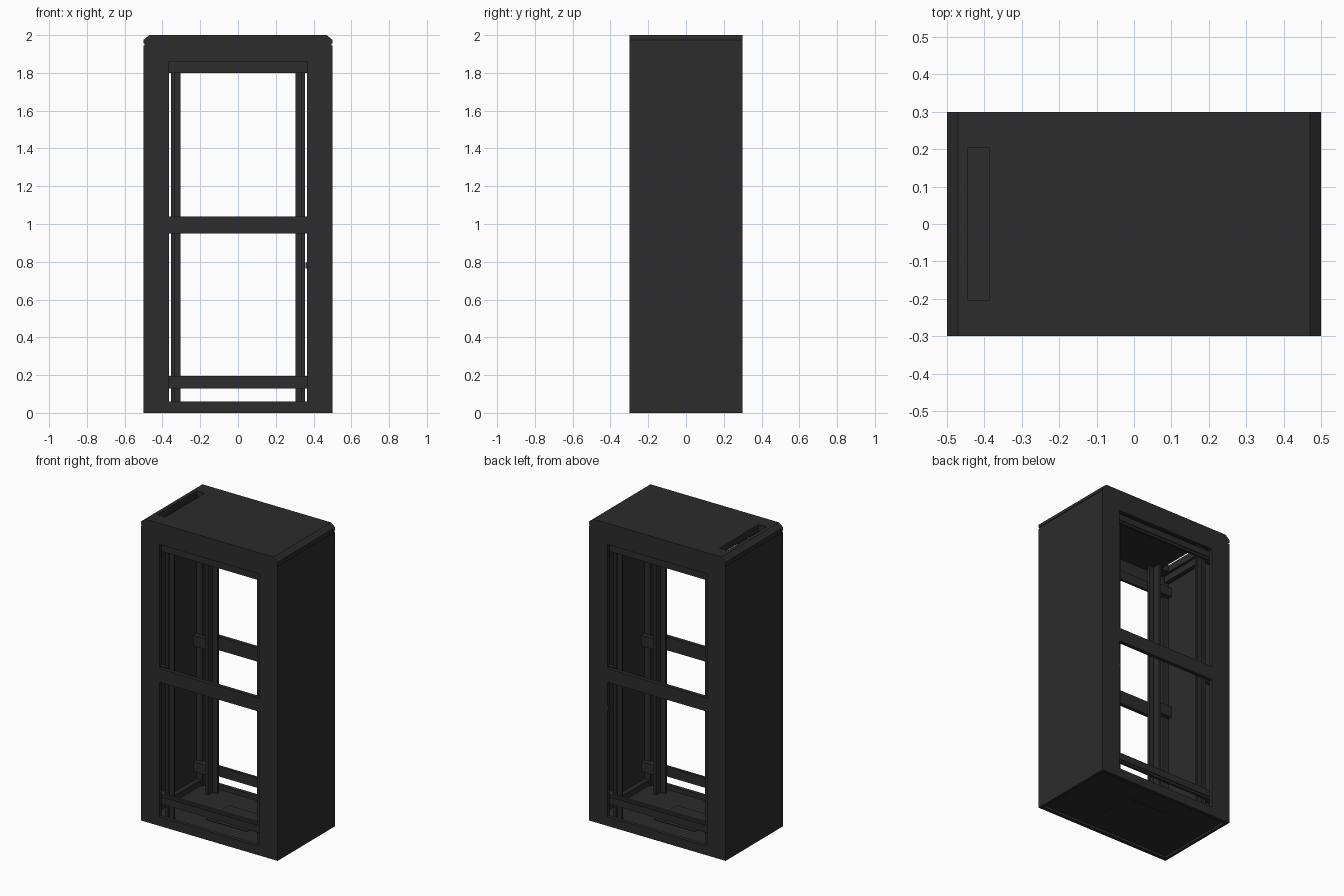
import bpy, bmesh

if "Cube" in bpy.data.objects:
    bpy.data.objects.remove(bpy.data.objects["Cube"])

mat = bpy.data.materials.new("dark_grey")
mat.diffuse_color = (0.025, 0.025, 0.025, 1)
mat.use_nodes = True
mat.node_tree.nodes["Principled BSDF"].inputs["Base Color"].default_value = mat.diffuse_color


def mesh_object(name, bm):
    bmesh.ops.recalc_face_normals(bm, faces=bm.faces)
    me = bpy.data.meshes.new(name)
    bm.to_mesh(me)
    bm.free()
    ob = bpy.data.objects.new(name, me)
    bpy.context.collection.objects.link(ob)
    me.materials.append(mat)
    return ob


def box(name, x0, x1, y0, y1, z0, z1):
    bm = bmesh.new()
    bmesh.ops.create_cube(bm, size=1)
    for v in bm.verts:
        v.co = ((x0 + x1) / 2 + v.co.x * (x1 - x0),
                (y0 + y1) / 2 + v.co.y * (y1 - y0),
                (z0 + z1) / 2 + v.co.z * (z1 - z0))
    return mesh_object(name, bm)


def extrude(name, pts, axis, start, length):
    # profile in (x, z) pushed along y, or in (x, y) pushed along z
    bm = bmesh.new()
    co = [(a, start, b) if axis == 'y' else (a, b, start) for a, b in pts]
    f = bm.faces.new([bm.verts.new(c) for c in co])
    new = bmesh.ops.extrude_face_region(bm, geom=[f])["geom"]
    vec = (0, length, 0) if axis == 'y' else (0, 0, length)
    bmesh.ops.translate(bm, vec=vec, verts=[v for v in new if isinstance(v, bmesh.types.BMVert)])
    return mesh_object(name, bm)


def mirror(ob, x=False, y=False):
    m = ob.modifiers.new("mirror", 'MIRROR')
    m.use_axis = (x, y, False)
    m.use_mirror_merge = False
    return ob


def cut(ob, cutter):
    cutter.hide_render = True
    cutter.hide_viewport = True
    cutter.display_type = 'WIRE'
    m = ob.modifiers.new("cut", 'BOOLEAN')
    m.operation = 'DIFFERENCE'
    m.solver = 'EXACT'
    m.object = cutter


# Roof with sloping side edges and a cable slot
roof = extrude("roof", [(-0.5, 1.955), (-0.5, 1.975), (-0.47, 2.0), (0.47, 2.0),
                        (0.5, 1.975), (0.5, 1.955)], 'y', -0.3, 0.6)
cut(roof, box("roof_slot_cutter", -0.445, -0.387, -0.205, 0.205, 1.9, 2.1))
box("roof_seam", -0.495, 0.495, -0.3, -0.275, 1.94, 1.96)
box("rear_roof_seam", -0.495, 0.495, 0.275, 0.3, 1.94, 1.96)

# Outer skin
mirror(box("side_panel", 0.48, 0.5, -0.3, 0.3, 0.006, 1.945), x=True)
mirror(box("side_roof_seam", 0.482, 0.496, -0.29, 0.29, 1.94, 1.96), x=True)

# Front and rear door frames
mirror(box("frame_column", 0.365, 0.5, -0.3, -0.275, 0.0, 1.945), x=True, y=True)
mirror(box("frame_header", -0.365, 0.365, -0.3, -0.275, 1.86, 1.945), y=True)
mirror(box("frame_middle_bar", -0.365, 0.365, -0.3, -0.275, 0.95, 1.04), y=True)
mirror(box("frame_sill", -0.365, 0.365, -0.3, -0.275, 0.0, 0.06), y=True)

# Floor with a shallow access hatch and a rim at the sides
box("floor", -0.48, 0.48, -0.28, 0.28, 0.015, 0.03)
box("floor_hatch", -0.15, 0.15, -0.12, 0.12, 0.012, 0.034)
mirror(box("floor_rim", 0.48, 0.5, -0.3, 0.3, 0.0, 0.006), x=True)

# Four stepped equipment rails
mirror(extrude("equipment_rail", [(0.305, -0.235), (0.335, -0.235), (0.335, -0.25),
                                  (0.355, -0.25), (0.355, -0.17), (0.34, -0.17),
                                  (0.34, -0.22), (0.305, -0.22)], 'z', 0.03, 1.925),
       x=True, y=True)

# Cross bars carrying the rails, each with a small lip
for label, z0, z1 in (("lower", 0.13, 0.195), ("upper", 1.80, 1.86)):
    mirror(box(label + "_cross_bar", -0.48, 0.48, -0.268, -0.25, z0, z1), y=True)
    mirror(box(label + "_cross_bar_lip", -0.48, 0.48, -0.274, -0.268, z0 + 0.015, z1 - 0.015), y=True)
mirror(box("middle_rail_bracket", 0.35, 0.48, -0.25, -0.22, 0.96, 1.03), x=True, y=True)
for label, z0, z1 in (("lower", 0.13, 0.195), ("upper", 1.80, 1.86)):
    mirror(box(label + "_rail_bracket", 0.35, 0.48, -0.25, -0.22, z0, z1), x=True, y=True)

# Depth rails along the side walls at top and bottom, and corner uprights
mirror(box("roof_depth_rail", 0.45, 0.48, -0.275, 0.275, 1.90, 1.945), x=True)
mirror(box("floor_depth_rail", 0.45, 0.48, -0.275, 0.275, 0.03, 0.07), x=True)
mirror(box("corner_upright", 0.44, 0.48, -0.275, -0.25, 0.03, 1.945), x=True, y=True)

# Door latch on the rear frame
box("rear_latch", 0.358, 0.372, 0.278, 0.298, 0.765, 0.795)
